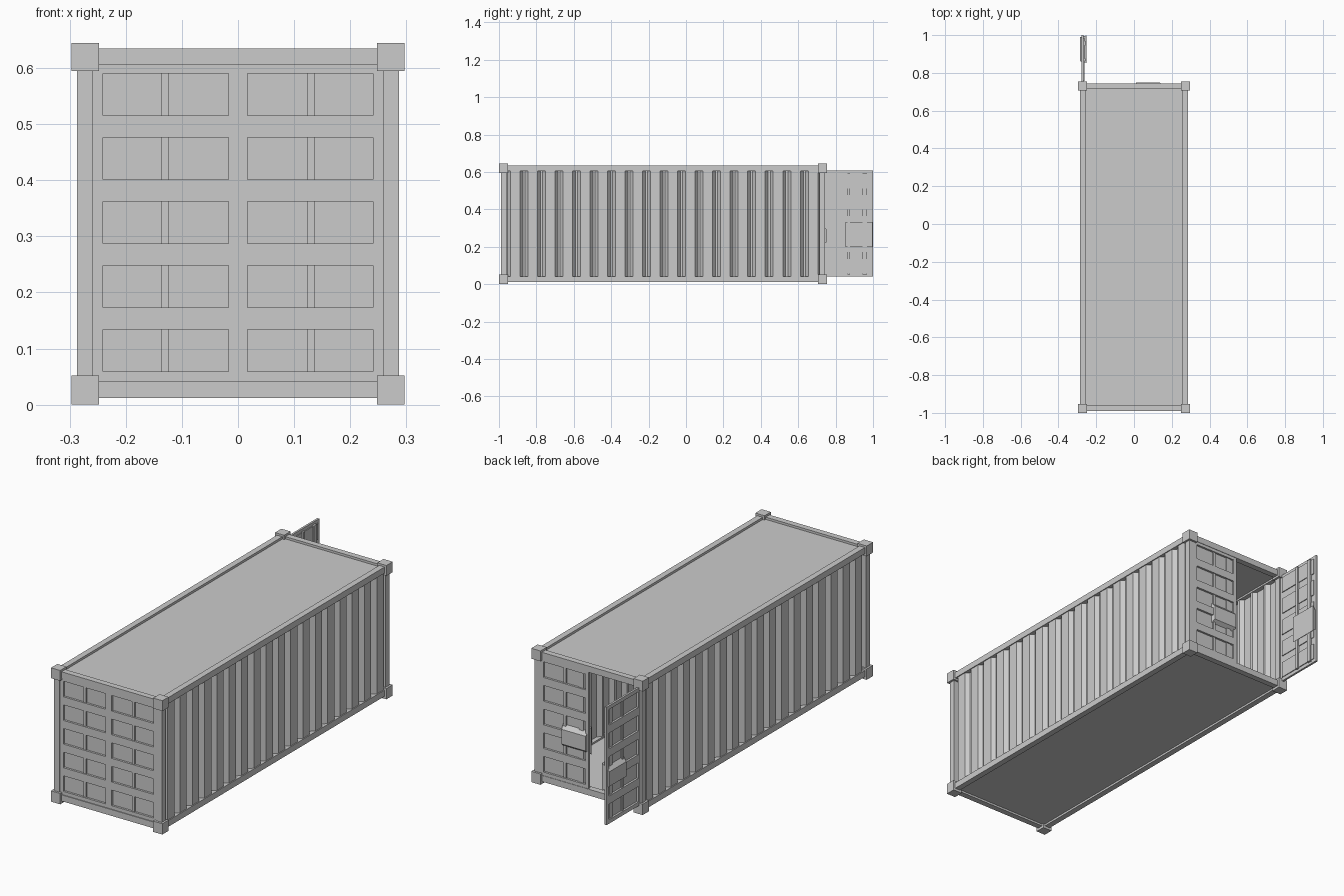
import bpy, bmesh
from mathutils import Matrix, Vector

if "Cube" in bpy.data.objects:
    bpy.data.objects.remove(bpy.data.objects["Cube"])

Y0, Y1 = -0.99, 0.744          # frame ends
XW = 0.287                     # frame half width
T = 0.029                      # frame bar thickness


def finish(name, bm, matrix=Matrix()):
    bm.transform(matrix)
    bmesh.ops.recalc_face_normals(bm, faces=bm.faces)
    me = bpy.data.meshes.new(name)
    bm.to_mesh(me)
    bm.free()
    ob = bpy.data.objects.new(name, me)
    bpy.context.collection.objects.link(ob)
    return ob


def add_box(bm, x0, x1, y0, y1, z0, z1):
    m = Matrix.Translation(((x0 + x1) / 2, (y0 + y1) / 2, (z0 + z1) / 2))
    m = m @ Matrix.Diagonal((x1 - x0, y1 - y0, z1 - z0, 1))
    bmesh.ops.create_cube(bm, size=1, matrix=m)


def box(name, *dims):
    bm = bmesh.new()
    add_box(bm, *dims)
    return finish(name, bm)


# Corner castings and posts
for sx, side in ((-1, "left"), (1, "right")):
    xs = sorted((sx * 0.248, sx * 0.297))
    xp = sorted((sx * (XW - T), sx * XW))
    for end, ya, yb, pa, pb in (("front", -1.0, -0.952, Y0, Y0 + T),
                                ("rear", 0.706, 0.754, Y1 - T, Y1)):
        box(f"{end}_{side}_post", *xp, pa, pb, 0.04, 0.61)
        for lvl, za, zb in (("bottom", 0, 0.052), ("top", 0.595, 0.645)):
            box(f"{end}_{side}_{lvl}_casting", *xs, ya, yb, za, zb)
    # Long side rails
    for lvl, za in (("bottom", 0.012), ("top", 0.605)):
        box(f"{side}_{lvl}_rail", *xp, Y0 + 0.02, Y1 - 0.02, za, za + 0.03)

# End rails
for lvl, za in (("bottom", 0.012), ("top", 0.605)):
    box(f"front_{lvl}_rail", -0.27, 0.27, Y0, Y0 + T, za, za + 0.03)
    box(f"rear_{lvl}_rail", -0.27, 0.27, Y1 - T, Y1, za, za + 0.03)

# Roof and floor plates
box("roof", -0.262, 0.262, Y0 + 0.02, Y1 - 0.02, 0.614, 0.624)
box("floor", -0.262, 0.262, Y0 + 0.02, Y1 - 0.02, 0.022, 0.034)

# Corrugated side walls
RIBS = 18
pitch = (Y1 - Y0 - 2 * T + 0.01) / RIBS
for sx, side in ((-1, "left"), (1, "right")):
    pts = []
    for i in range(RIBS):
        y = Y0 + T - 0.005 + i * pitch
        for f, x in ((0.0, 0.262), (0.13, 0.262), (0.3, 0.281), (0.83, 0.281)):
            pts.append((sx * x, y + f * pitch))
    pts.append((sx * 0.262, Y1 - T + 0.005))
    bm = bmesh.new()
    lo = [bm.verts.new((x, y, 0.034)) for x, y in pts]
    hi = [bm.verts.new((x, y, 0.612)) for x, y in pts]
    for i in range(len(pts) - 1):
        bm.faces.new((lo[i], lo[i + 1], hi[i + 1], hi[i]))
    wall = finish(f"{side}_corrugated_wall", bm)
    mod = wall.modifiers.new("thickness", "SOLIDIFY")
    mod.thickness = 0.003
    mod.offset = 0


# Panel leaf: hinge edge at x = 0, outer face at y = 0 looking to +y
ROWS = [0.059 + 0.114 * i for i in range(5)]
ROW_H = 0.075


def leaf(name, matrix, door):
    bm = bmesh.new()
    w, z0, z1, d = 0.258, 0.04, 0.608, 0.01
    add_box(bm, 0, 0.017, -d, 0, z0, z1)
    add_box(bm, 0.241, w, -d, 0, z0, z1)
    edges = [z0] + [v for r in ROWS for v in (r, r + ROW_H)] + [z1]
    for a, b in zip(edges[::2], edges[1::2]):
        add_box(bm, 0.017, 0.241, -d, 0, a, b)
    for r in ROWS:                                   # pocket backs
        add_box(bm, 0.015, 0.243, -0.014, -d, r - 0.002, r + ROW_H + 0.002)
    finish(name + "_panel", bm, matrix)
    bm = bmesh.new()
    add_box(bm, 0.122, 0.135, -0.02, -0.004, z0 + 0.012, z1 - 0.012)
    if door:
        add_box(bm, 0.203, 0.226, -0.02, -0.006, z0 + 0.012, z1 - 0.012)
    finish(name + "_rods", bm, matrix)
    if door:                                         # tapered lock box
        bm = bmesh.new()
        add_box(bm, 0.111, w - 0.002, -0.026, 0.008, 0.198, 0.332)
        for v in bm.verts:
            if v.co.y > 0:
                v.co.z = 0.26 + (v.co.z - 0.265) * 0.53
                v.co.x = 0.184 + (v.co.x - 0.184) * 0.88
        finish(name + "_lock_box", bm, matrix)


def place(x, y, sx=1, sy=1, turn=0.0):
    return (Matrix.Translation((x, y, 0)) @ Matrix.Rotation(turn, 4, "Z")
            @ Matrix.Diagonal(Vector((sx, sy, 1, 1))))


leaf("front_left", place(-0.258, -0.986, 1, -1), False)
leaf("front_right", place(0.258, -0.986, -1, -1), False)
leaf("closed_door", place(0.258, 0.742, -1, 1), True)
leaf("open_door", place(-0.277, 0.742, turn=1.5707963), True)
